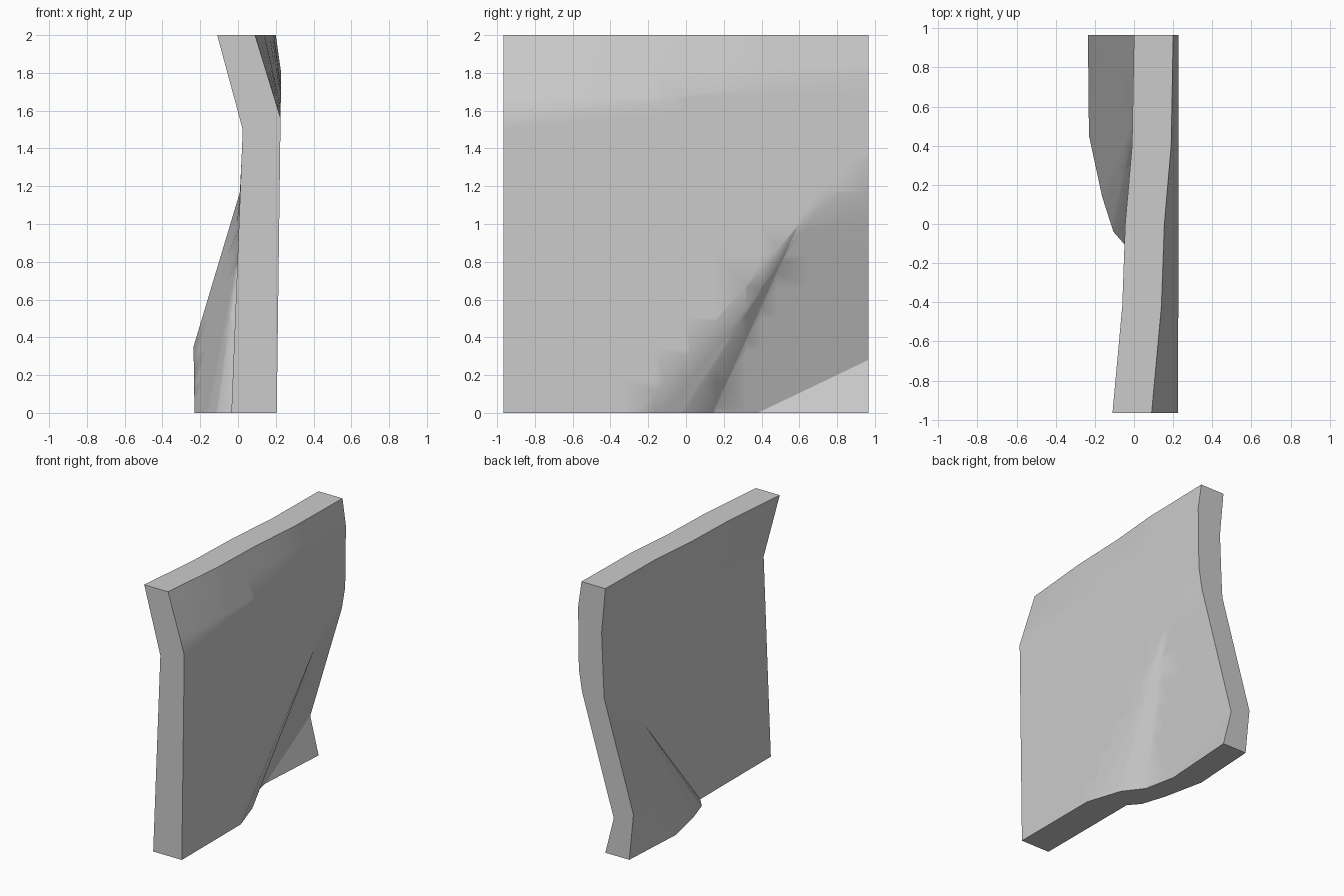
import bpy, bmesh, math
from mathutils import Vector

if "Cube" in bpy.data.objects:
    bpy.data.objects.remove(bpy.data.objects["Cube"], do_unlink=True)

HALF = 0.965   # half depth along y
TOP = 2.0
# Top edge curve of the +x face as (y, x)
TOP_CURVE = [(-HALF, 0.09), (-0.42, 0.14), (0, 0.155), (0.4, 0.19), (HALF, 0.2)]


def interp(points, t):
    if t <= points[0][0]:
        return points[0][1]
    for (a, va), (b, vb) in zip(points, points[1:]):
        if t <= b:
            return va + (vb - va) * (t - a) / (b - a)
    return points[-1][1]


class Side:
    """One wide face: a wall, a bent top and a pushed-in lower corner."""

    def __init__(self, base, lean, bend, shift, apex, fan, tilt, slope, hem, lift):
        self.base, self.lean = base, lean      # wall position and lean
        self.bend = bend                       # bend height at front and back
        self.shift = shift                     # offset of the top edge
        self.apex, self.fan = apex, fan        # cone fold from apex to the hem
        self.tilt, self.slope = tilt, slope    # plane of the pushed-in corner
        self.hem, self.lift = hem, lift        # crease line of the flared hem

    def wall(self, z):
        return self.base + self.lean * z

    def drop(self, y, z):
        ay, az = self.apex
        foot, depth = self.fan[-1]
        s = 1 - z / az
        if y < foot + (ay - foot) * z / az:
            return s * interp(self.fan, ay + (y - ay) / s) if s > 0.001 else 0
        d = max(0, depth + self.tilt * (y - foot) - self.slope * z)
        (y0, z0), (y1, z1) = self.hem
        line = z0 + (z1 - z0) * (y - y0) / (y1 - y0)
        return d - self.lift * max(0, line - z)

    def x(self, y, z):
        front, back = self.bend
        bend = front + (back - front) * (y + HALF) / (2 * HALF)
        if z > bend:
            t = (z - bend) / (TOP - bend)
            return self.wall(bend) * (1 - t) + (interp(TOP_CURVE, y) + self.shift) * t
        return self.wall(z) - self.drop(y, z)

    def creases(self):
        yield (-HALF, self.bend[0]), (HALF, self.bend[1])
        yield self.hem
        for foot, _ in self.fan:
            yield (foot, 0), self.apex


outer = Side(0.205, 0.013, (1.56, 1.8), 0, (0.6, 1.0),
             [(-0.26, 0), (0, 0.085), (0.145, 0.195)],
             0.2, 0.286, [(0.38, 0), (HALF, 0.28)], 0.55)
inner = Side(-0.035, 0.04, (1.5, 1.66), -0.2, (0.5, 0.79),
             [(-0.12, 0), (-0.04, 0.07), (0.14, 0.128)],
             0.215, 0.26, [(0.57, 0.08), (HALF, 0.35)], 0.4)

# Flat sheet, cut along every crease
bm = bmesh.new()
bmesh.ops.create_grid(bm, x_segments=12, y_segments=12, size=1)
for v in bm.verts:
    v.co = Vector((0, v.co.x * HALF, v.co.y + 1))
cuts = [c for side in (outer, inner) for c in side.creases()]
cuts += [((y, 0), (y, TOP)) for y, _ in TOP_CURVE[1:-1]]
for (y0, z0), (y1, z1) in cuts:
    bmesh.ops.bisect_plane(bm, geom=bm.verts[:] + bm.edges[:] + bm.faces[:], dist=0.0005,
                           plane_co=(0, y0, z0), plane_no=(0, z1 - z0, y0 - y1))

# Thicken the sheet and shape both wide faces
near = bm.verts[:]
far = bmesh.ops.extrude_face_region(bm, geom=bm.faces[:], use_keep_orig=True)["geom"]
for v in near:
    v.co.x = inner.x(v.co.y, v.co.z)
for v in far:
    if isinstance(v, bmesh.types.BMVert):
        v.co.x = outer.x(v.co.y, v.co.z)
bmesh.ops.triangulate(bm, faces=[f for f in bm.faces if len(f.verts) > 4])
bmesh.ops.recalc_face_normals(bm, faces=bm.faces[:])

mesh = bpy.data.meshes.new("bent_panel")
bm.to_mesh(mesh)
bm.free()
panel = bpy.data.objects.new("bent_panel", mesh)
bpy.context.collection.objects.link(panel)

# Plain grey surface
grey = bpy.data.materials.new("plain_grey")
grey.use_nodes = True
colour = (0.6, 0.6, 0.6, 1)
grey.diffuse_color = colour
grey.node_tree.nodes["Principled BSDF"].inputs["Base Color"].default_value = colour
mesh.materials.append(grey)

bpy.context.view_layer.objects.active = panel
panel.select_set(True)
bpy.ops.object.shade_smooth_by_angle(angle=math.radians(28))
